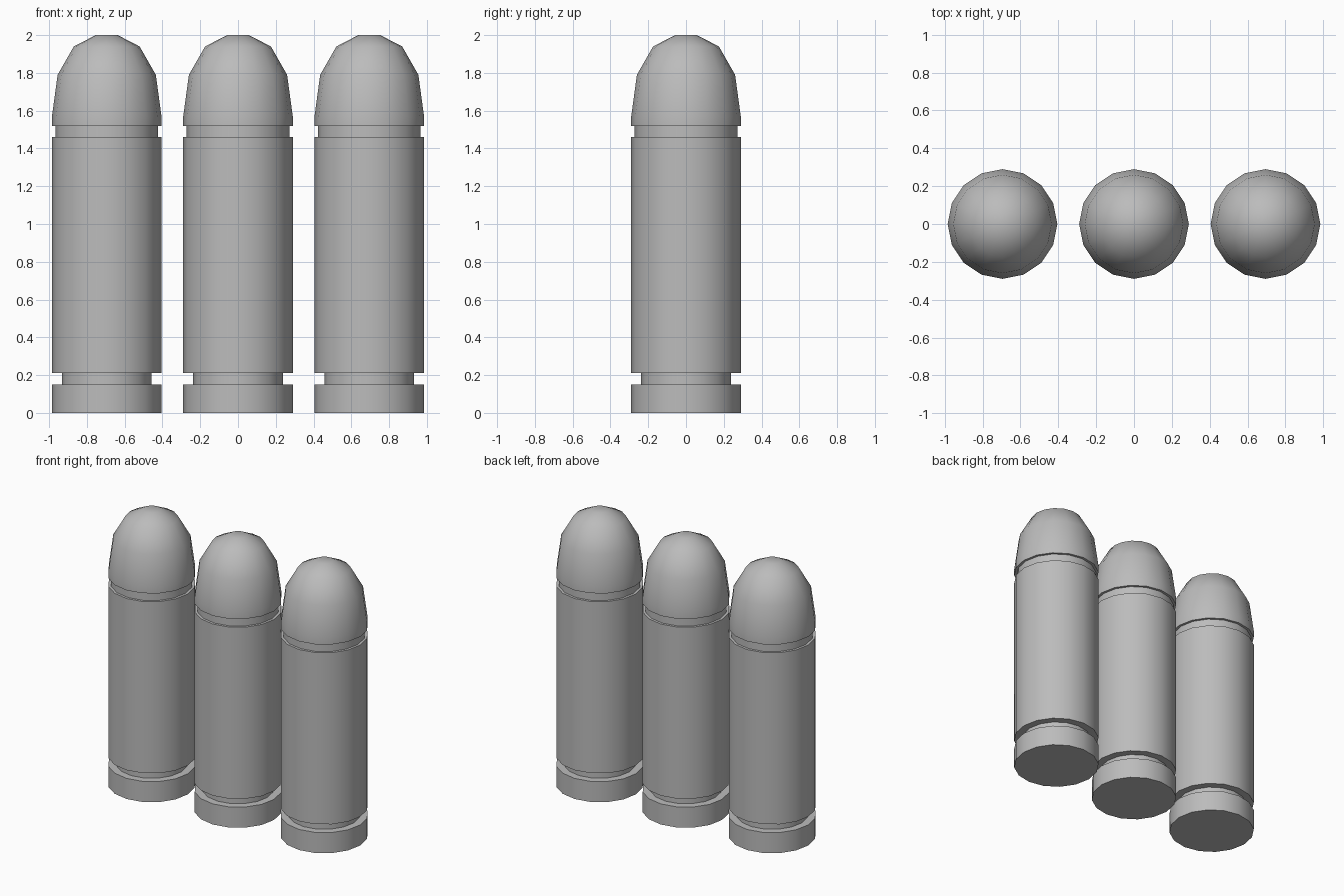
import bpy
import bmesh
from math import cos, sin, tau, radians

cube = bpy.data.objects.get("Cube")
if cube:
    bpy.data.objects.remove(cube, do_unlink=True)

SIDES = 16
SPACING = 0.695
R = 0.29

# Plain grey metal
grey = bpy.data.materials.new("grey_metal")
grey.use_nodes = True
colour = (0.5, 0.5, 0.5, 1)
grey.diffuse_color = colour
grey.node_tree.nodes["Principled BSDF"].inputs["Base Color"].default_value = colour


def lathe(name, profile, x):
    """Spin a (radius, height) profile around z and cap both ends."""
    bm = bmesh.new()
    rings = [[bm.verts.new((r * cos(tau * i / SIDES), r * sin(tau * i / SIDES), z))
              for i in range(SIDES)] for r, z in profile]
    for low, high in zip(rings, rings[1:]):
        for i in range(SIDES):
            j = (i + 1) % SIDES
            bm.faces.new((low[i], low[j], high[j], high[i]))
    bm.faces.new(rings[0][::-1])
    bm.faces.new(rings[-1])
    mesh = bpy.data.meshes.new(name)
    bm.to_mesh(mesh)
    bm.free()
    mesh.materials.append(grey)
    obj = bpy.data.objects.new(name, mesh)
    obj.location.x = x
    bpy.context.collection.objects.link(obj)
    bpy.ops.object.select_all(action="DESELECT")
    obj.select_set(True)
    bpy.context.view_layer.objects.active = obj
    bpy.ops.object.shade_smooth_by_angle(angle=radians(50))


# Rim, extractor groove, straight case and recessed neck
case_profile = [(R, 0), (R, 0.15), (0.237, 0.15), (0.237, 0.21), (R, 0.21),
                (R, 1.46), (0.272, 1.46), (0.272, 1.52)]
# Rounded nose with a small flat tip
nose_profile = [(R, 1.52), (R, 1.57), (0.26, 1.79), (0.174, 1.94), (0.058, 2.0)]

for side, x in (("right", -SPACING), ("middle", 0), ("left", SPACING)):
    lathe(side + "_case", case_profile, x)
    lathe(side + "_nose", nose_profile, x)
